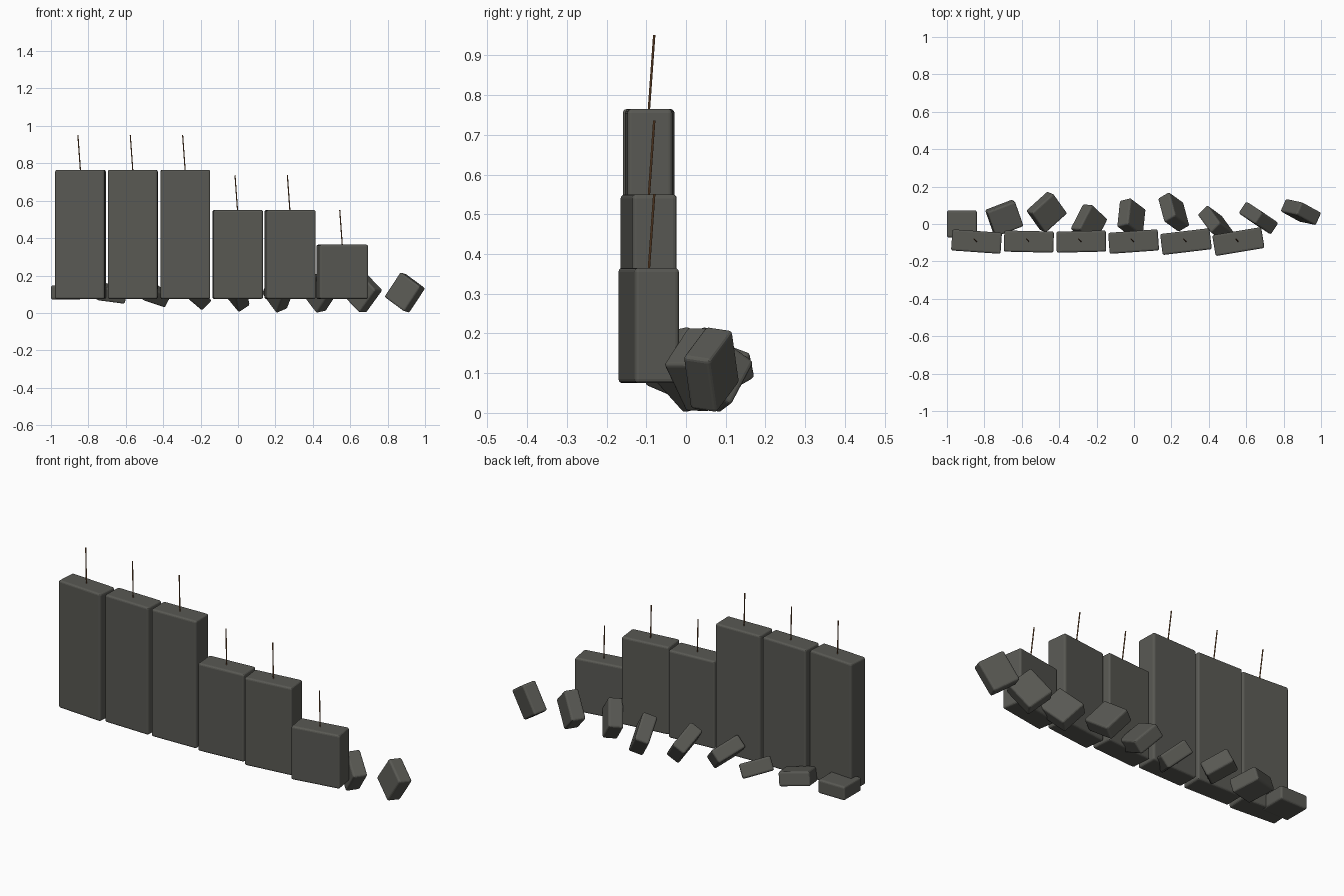
import bpy
from math import radians
from mathutils import Vector

if "Cube" in bpy.data.objects:
    bpy.data.objects.remove(bpy.data.objects["Cube"], do_unlink=True)


def make_material(name, color):
    mat = bpy.data.materials.new(name)
    mat.use_nodes = True
    mat.diffuse_color = color
    mat.node_tree.nodes["Principled BSDF"].inputs["Base Color"].default_value = color
    return mat


charcoal = make_material("charcoal", (0.10, 0.10, 0.088, 1))
brown = make_material("brown", (0.24, 0.11, 0.045, 1))


def bevelled_box(name, size, location, rotation, bevel):
    bpy.ops.mesh.primitive_cube_add(size=1, location=location)
    box = bpy.context.object
    box.name = name
    for v in box.data.vertices:
        v.co *= Vector(size)
    box.rotation_euler = [radians(a) for a in rotation]
    box.data.materials.append(charcoal)
    mod = box.modifiers.new("rounded_edges", "BEVEL")
    mod.width = bevel
    mod.segments = 3
    return box


def thin_rod(name, start, end, radius):
    start, end = Vector(start), Vector(end)
    axis = end - start
    bpy.ops.mesh.primitive_cylinder_add(
        vertices=8, radius=radius, depth=axis.length, location=(start + end) / 2)
    rod = bpy.context.object
    rod.name = name
    rod.rotation_euler = axis.to_track_quat("Z", "Y").to_euler()
    rod.data.materials.append(brown)
    bpy.ops.object.shade_smooth_by_angle()


# Row of upright slabs stepping down, each with a thin leaning rod on top
base, row_y = 0.075, -0.094
for i, top in enumerate([0.765, 0.765, 0.765, 0.55, 0.55, 0.365]):
    x = -0.842 + i * 0.28
    bevelled_box(f"slab_{i + 1}", (0.265, 0.113, top - base),
                 (x, row_y, (top + base) / 2), (0, 0, -4 + i * 2.7), 0.01)
    thin_rod(f"rod_{i + 1}", (x, row_y, top - 0.01),
             (x - 0.014, row_y + 0.014, top + 0.186), 0.003)

# Tumbling blocks behind, each turned a step further than the last
for i in range(9):
    bevelled_box(f"rubble_block_{i + 1}", (0.16, 0.145, 0.075),
                 (-0.92 + i * 0.2265, (i % 3) * 0.032, 0.109),
                 (13 * i, 7 * i, 21 * i), 0.01)
